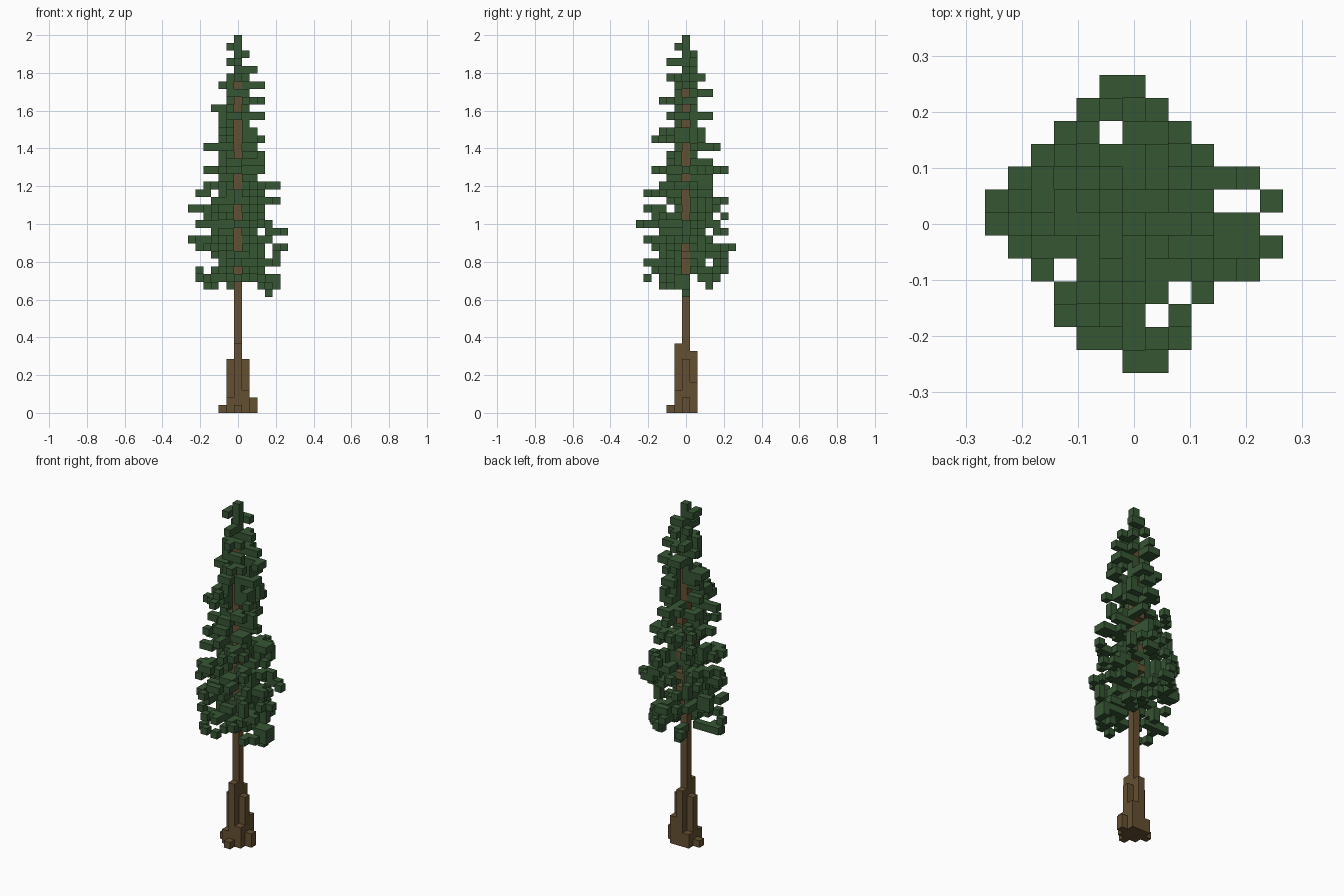
import bpy
import bmesh
import random
from mathutils import Vector

if "Cube" in bpy.data.objects:
    bpy.data.objects.remove(bpy.data.objects["Cube"], do_unlink=True)

random.seed(7)
LAYERS = 49
SIZE = 2 / LAYERS          # edge of one block
CROWN_START = 16           # lowest full layer of needles
TRUNK_TOP = 43             # above this the stem is all needles


def make_material(name, rgb):
    mat = bpy.data.materials.new(name)
    mat.use_nodes = True
    color = (*rgb, 1)
    mat.diffuse_color = color
    mat.node_tree.nodes["Principled BSDF"].inputs["Base Color"].default_value = color
    return mat


def build_blocks(name, cells, solid, mat):
    """Skin a set of grid cells, keeping only faces open to the air."""
    bm = bmesh.new()
    for cell in sorted(cells):
        centre = Vector(cell) + Vector((0, 0, 0.5))
        for axis in range(3):
            for sign in (-1, 1):
                n = Vector((0, 0, 0))
                n[axis] = sign
                if tuple(int(c + d) for c, d in zip(cell, n)) in solid:
                    continue
                u = Vector((n.z, n.x, n.y))
                v = n.cross(u)
                corners = (-u - v, u - v, u + v, v - u)
                bm.faces.new([bm.verts.new((centre + (n + c) / 2) * SIZE) for c in corners])
    bmesh.ops.remove_doubles(bm, verts=bm.verts, dist=SIZE / 100)
    mesh = bpy.data.meshes.new(name)
    bm.to_mesh(mesh)
    bm.free()
    mesh.materials.append(mat)
    obj = bpy.data.objects.new(name, mesh)
    bpy.context.collection.objects.link(obj)


# Trunk: central stem, and buttress columns (x, y): height
trunk = {(0, 0, k) for k in range(TRUNK_TOP)}
buttresses = {
    (0, -1): 9, (0, 1): 8, (1, 0): 7, (-1, 0): 7,
    (1, -1): 3, (1, 1): 4, (-1, -1): 2, (-1, 1): 2,
    (2, 0): 2, (-2, 0): 1, (0, -2): 1,
}
roots = {(x, y, k) for (x, y), h in buttresses.items() for k in range(h)}

# Short bare branch stubs inside the crown
stubs = {(-1, 0, 29), (1, 0, 20), (0, 1, 22), (0, 1, 24), (0, 1, 32), (0, 1, 27)}

# Reach of the boughs on each side, from the lowest crown layer to the tip
reach_left = [5, 5, 3, 5, 5, 6, 4, 6, 4, 3, 3, 5, 3, 5, 2, 3, 3,
              3, 2, 3, 2, 1, 3, 1, 3, 1, 3, 1, 2, 0, 1, 0, 0]
reach_right = [4, 5, 5, 2, 3, 5, 6, 3, 5, 4, 6, 3, 5, 4, 2, 4, 2,
               2, 4, 2, 2, 2, 2, 3, 1, 1, 2, 1, 0, 1, 0, 1, 0]
reach_back = [3, 4, 5, 5, 5, 6, 3, 5, 4, 5, 4, 5, 3, 3, 3, 5, 3,
              1, 4, 2, 2, 1, 3, 1, 1, 3, 1, 2, 1, 1, 1, 0, 0]
reach_front = [3, 5, 4, 5, 3, 4, 5, 3, 6, 4, 5, 2, 5, 3, 2, 4, 2,
               2, 1, 4, 3, 1, 2, 1, 3, 1, 1, 2, 0, 2, 0, 1, 0]

# Boughs: one slanting arm per side and layer, with side twigs
needles = {(4, 0, CROWN_START - 1)}
for level, (left, right, back, front) in enumerate(
        zip(reach_left, reach_right, reach_back, reach_front)):
    k = CROWN_START + level
    cap = min(7, max(left, right, back, front) + 1)
    start = max(1, 3 - level)

    def add(x, y):
        if -right <= x <= left and -front <= y <= back and abs(x) + abs(y) <= cap:
            needles.add((x, y, k))

    arms = ((left, 1, 0, back, front), (right, -1, 0, back, front),
            (back, 0, 1, left, right), (front, 0, -1, left, right))
    for reach, dx, dy, side_plus, side_minus in arms:
        slope = random.choice((0, 0.3, 0.5, 0.9))
        turn = random.choice((-1, 1))
        limit = side_plus if turn > 0 else side_minus
        for t in range(start, reach + 1):
            if level < 13 and 1 < t < reach and random.random() < 0.12:
                continue
            offset = min(int(slope * t + 0.9) if slope else 0, limit, cap - t)
            spots = [offset * turn]
            if t > 1 and random.random() < 0.45:
                spots.append(offset * turn + random.choice((-1, 1)))
            for s in spots:
                add(t * dx + s * dy * dy, t * dy + s * dx * dx)
    if k >= TRUNK_TOP:
        needles.add((0, 0, k))

wood = trunk | roots | stubs
needles -= wood
solid = wood | needles

bark_brown = make_material("bark_brown", (0.130, 0.080, 0.032))
needle_green = make_material("needle_green", (0.037, 0.092, 0.034))
build_blocks("trunk", trunk, solid, bark_brown)
build_blocks("root_buttresses", roots - trunk, solid, bark_brown)
build_blocks("branch_stubs", stubs, solid, bark_brown)
build_blocks("needle_boughs", needles, solid, needle_green)
